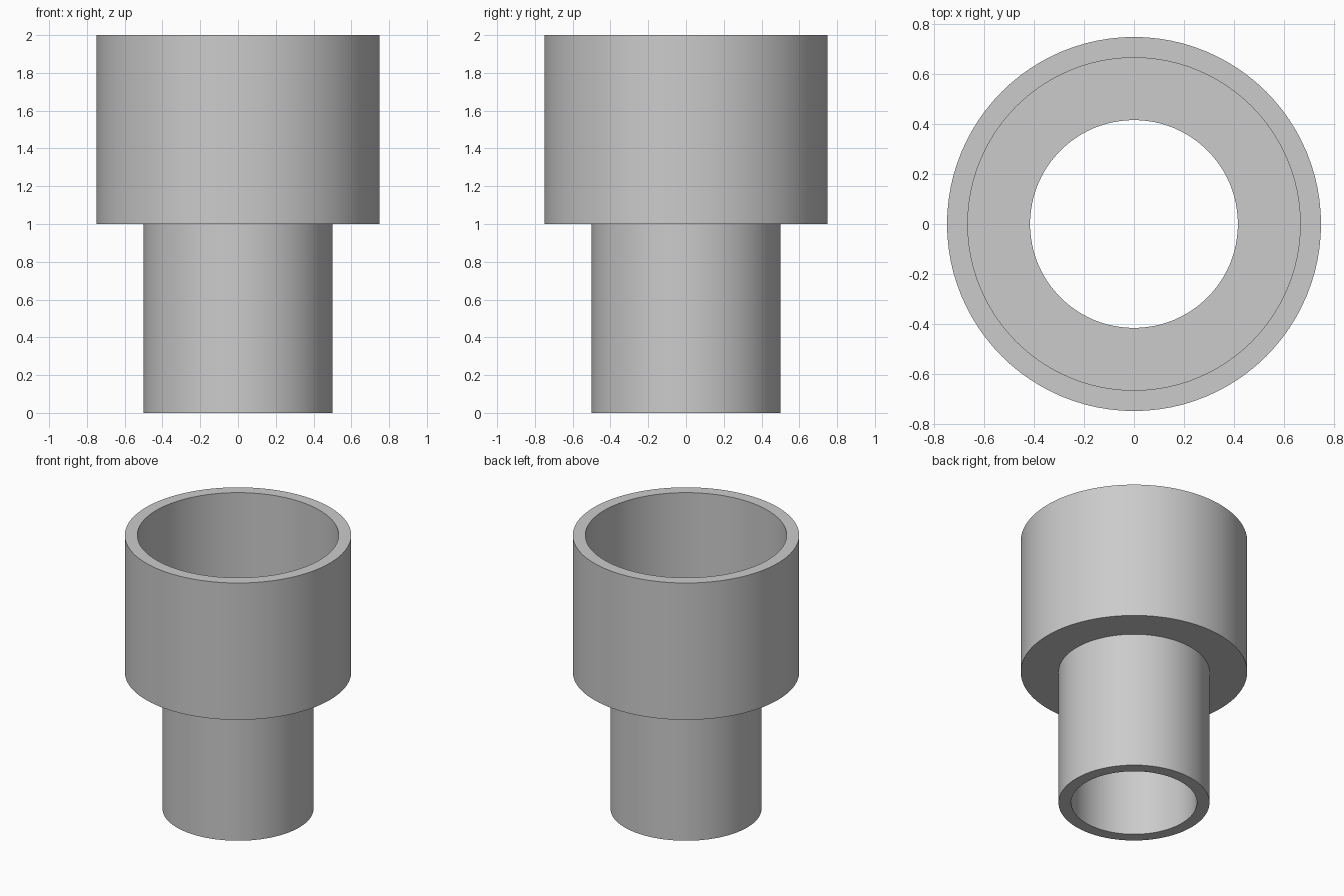
import bpy
import bmesh
import math

SEGMENTS = 96
WALL = 1 / 12

cube = bpy.data.objects.get("Cube")
if cube:
    bpy.data.objects.remove(cube, do_unlink=True)

# Plain grey material
grey = bpy.data.materials.new("light grey")
grey.use_nodes = True
colour = (0.6, 0.6, 0.6, 1)
grey.diffuse_color = colour
grey.node_tree.nodes["Principled BSDF"].inputs["Base Color"].default_value = colour


def lathe(name, profile):
    """Revolve a closed (radius, height) profile around the z axis."""
    bm = bmesh.new()
    verts = [bm.verts.new((r, 0, z)) for r, z in profile]
    edges = [bm.edges.new((a, b)) for a, b in zip(verts, verts[1:] + verts[:1])]
    bmesh.ops.spin(bm, geom=verts + edges, axis=(0, 0, 1), cent=(0, 0, 0),
                   angle=math.tau, steps=SEGMENTS, use_merge=True)
    bmesh.ops.remove_doubles(bm, verts=bm.verts, dist=1e-5)
    bmesh.ops.recalc_face_normals(bm, faces=bm.faces)
    mesh = bpy.data.meshes.new(name)
    bm.to_mesh(mesh)
    bm.free()
    mesh.materials.append(grey)
    obj = bpy.data.objects.new(name, mesh)
    bpy.context.collection.objects.link(obj)
    return obj


# Stepped pipe adapter: narrow spigot below, wide socket above
spigot, socket, step, top = 0.5, 0.75, 1.0, 2.0
adapter = lathe("pipe_adapter", [
    (spigot, 0), (spigot, step), (socket, step), (socket, top),
    (socket - WALL, top), (socket - WALL, step + WALL),
    (spigot - WALL, step + WALL), (spigot - WALL, 0),
])

# Smooth walls with crisp rims
bpy.ops.object.select_all(action="DESELECT")
adapter.select_set(True)
bpy.context.view_layer.objects.active = adapter
bpy.ops.object.shade_smooth_by_angle(angle=math.radians(30))
